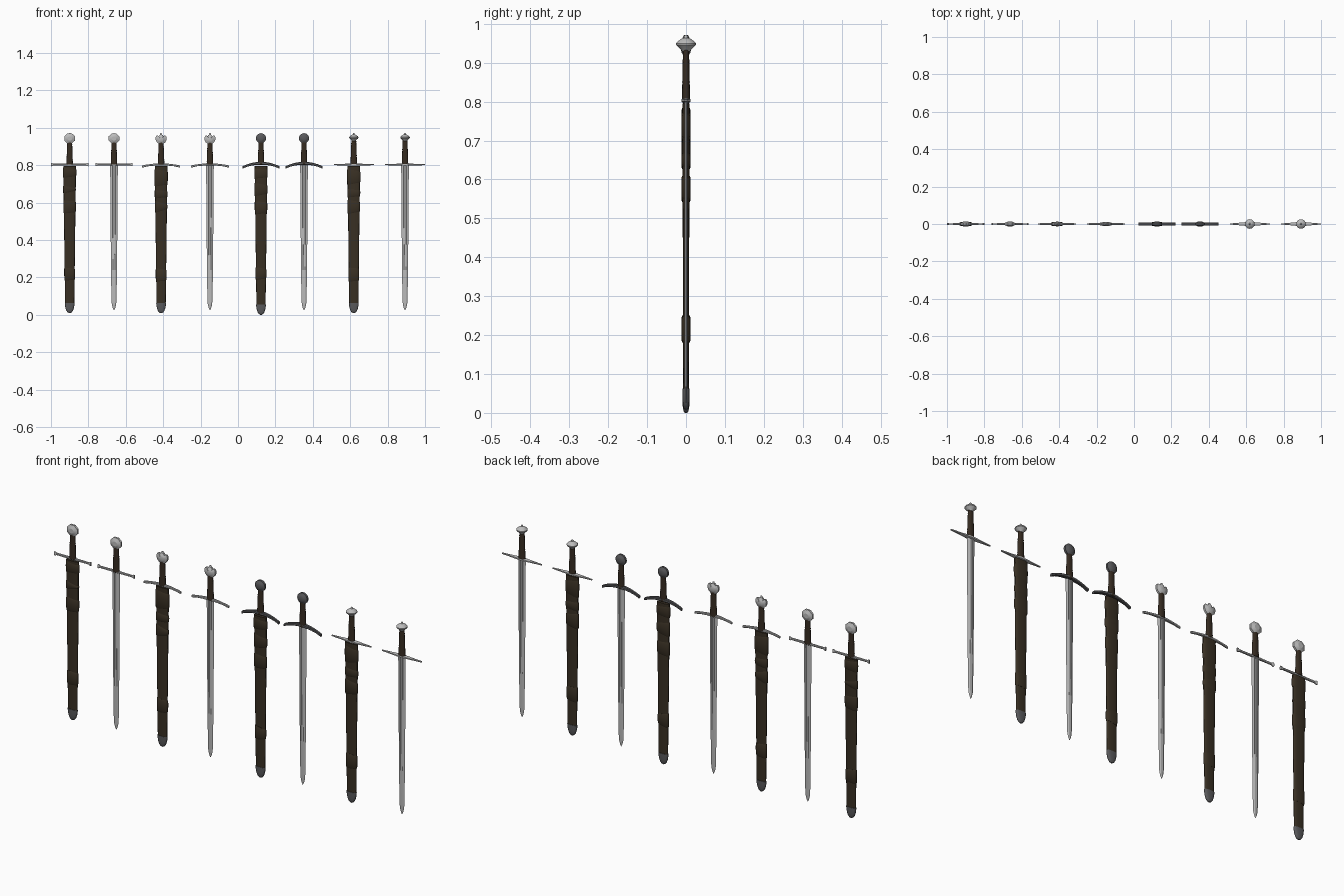
import bpy, bmesh, math

if "Cube" in bpy.data.objects:
    bpy.data.objects.remove(bpy.data.objects["Cube"])


def material(name, rgb):
    m = bpy.data.materials.new(name)
    m.diffuse_color = (*rgb, 1)
    m.use_nodes = True
    m.node_tree.nodes["Principled BSDF"].inputs["Base Color"].default_value = m.diffuse_color
    return m


STEEL = material("polished steel", (0.50, 0.50, 0.50))
IRON = material("dark iron", (0.10, 0.10, 0.105))
LEATHER = material("scabbard leather", (0.040, 0.029, 0.017))
GRIP = material("grip leather", (0.036, 0.024, 0.015))


def loft(name, rings, mat, x0, angle=35):
    """Skin a list of equal-length point rings, capping both ends."""
    bm = bmesh.new()
    rows = [[bm.verts.new(p) for p in ring] for ring in rings]
    n = len(rows[0])
    for a, b in zip(rows, rows[1:]):
        for i in range(n):
            j = (i + 1) % n
            bm.faces.new((a[i], a[j], b[j], b[i]))
    bm.faces.new(rows[0][::-1])
    bm.faces.new(rows[-1])
    bmesh.ops.recalc_face_normals(bm, faces=bm.faces)
    me = bpy.data.meshes.new(name)
    bm.to_mesh(me)
    bm.free()
    me.materials.append(mat)
    ob = bpy.data.objects.new(name, me)
    ob.location.x = x0
    bpy.context.collection.objects.link(ob)
    bpy.context.view_layer.objects.active = ob
    ob.select_set(True)
    bpy.ops.object.shade_smooth_by_angle(angle=math.radians(angle))
    ob.select_set(False)
    return ob


def oval(z, hx, hy, n=24, e=2.6, tilt=0.0):
    """Rounded horizontal section; tilt slopes it along x."""
    pts = []
    for i in range(n):
        a = 2 * math.pi * i / n
        c, s = math.cos(a), math.sin(a)
        x = hx * math.copysign(abs(c) ** (2 / e), c)
        y = hy * math.copysign(abs(s) ** (2 / e), s)
        pts.append((x, y, z + tilt * x))
    return pts


def blade(x0, tag):
    def section(z, hx, hy, groove):
        half = [(1, 0), (.38, 1), (.24, groove), (-.24, groove), (-.38, 1)]
        pts = half + [(-x, -y) for x, y in half]
        return [(hx * x, hy * y, z) for x, y in pts]
    rings = [section(*r) for r in (
        (.80, .0205, .0045, .5), (.60, .0190, .0043, .5), (.32, .0168, .0040, .55),
        (.24, .0160, .0039, 1), (.08, .0135, .0034, 1), (.055, .0115, .0030, 1),
        (.038, .0070, .0024, 1), (.025, .0008, .0006, 1))]
    loft("blade_" + tag, rings, STEEL, x0, 12)


def scabbard(x0, tag, wraps, bottom):
    # Tapering leather body
    def width(z):
        return .0245 + (z - .05) * .0127
    body = [oval(z, width(z), hy) for z, hy in (
        (.05, .0075), (.2, .0078), (.4, .0082), (.6, .0088), (.795, .0095))]
    loft("scabbard_" + tag, body, LEATHER, x0)
    # Wrapped leather bands
    for k, (za, zb, t) in enumerate(wraps):
        m, w = (za + zb) / 2, width((za + zb) / 2)
        rings = [oval(za, w, .0085, tilt=t), oval(za + .006, w + .002, .0112, tilt=t),
                 oval(m, w + .0025, .0122), oval(zb - .006, w + .0025, .0112, tilt=-t),
                 oval(zb, w, .0085, tilt=-t)]
        loft(f"scabbard_wrap_{tag}_{k + 1}", rings, LEATHER, x0)
    # Metal end cap
    cap = [oval(bottom + dz, hx, hy) for dz, hx, hy in (
        (0, .004, .003), (.004, .011, .006), (.012, .017, .008), (.025, .022, .009),
        (.04, .0250, .0095), (.054, .0262, .0095))]
    loft("chape_" + tag, cap, IRON, x0)


def grip(x0, tag, top):
    rings = []
    # Leather cord ridges along the grip
    for i in range(25):
        f = i / 24
        r = .0172 - .0045 * f + (.0006 if i % 2 else 0)
        rings.append(oval(.803 + f * (top - .803), r, r * .60, 16, 2.2))
    loft("grip_" + tag, rings, GRIP, x0, 60)


def guard(x0, tag, profile, mat, half):
    """Crossguard from (fraction, z, hy, hz) stations, mirrored across x."""
    stations = [(-f, *r) for f, *r in reversed(profile) if f > 0] + profile
    corner = [(1, .6), (.6, 1), (-.6, 1), (-1, .6), (-1, -.6), (-.6, -1), (.6, -1), (1, -.6)]
    rings = [[(f * half, hy * a, z + hz * b) for a, b in corner] for f, z, hy, hz in stations]
    loft("crossguard_" + tag, rings, mat, x0, 30)


def flat_pommel(x0, tag, outline, cz, depth, mat, angle=30):
    """Outline in xz, stepped in y to give chamfers and a raised boss."""
    rings = [[(x * s, d * depth, cz + (z - cz) * s) for x, z in outline]
             for d, s in ((-1, .42), (-.85, .58), (-.72, .68), (-.4, 1),
                          (.4, 1), (.72, .68), (.85, .58), (1, .42))]
    loft("pommel_" + tag, rings, mat, x0, angle)


def circle(n, r, cz, rz):
    return [(r * math.sin(2 * math.pi * (i + .5) / n), cz + rz * math.cos(2 * math.pi * (i + .5) / n))
            for i in range(n)]


def mirrored(half):
    return half + [(-x, z) for x, z in reversed(half) if x > 0]


LOBED = mirrored([(0, .964), (.008, .962), (.013, .955), (.018, .9585), (.025, .957),
                  (.0295, .948), (.029, .936), (.024, .924), (.013, .914)])


def pommel(style, x0, tag):
    if style == "faceted":
        flat_pommel(x0, tag, circle(8, .031, .943, .029), .943, .013, STEEL, 20)
    elif style == "lobed":
        flat_pommel(x0, tag, LOBED, .938, .012, STEEL)
    elif style == "disc":
        flat_pommel(x0, tag, circle(28, .027, .944, .027), .944, .013, IRON)
    else:
        lens = [oval(z, r, r, 28, 2) for z, r in (
            (.929, .010), (.935, .014), (.941, .021), (.946, .0255), (.950, .0255),
            (.955, .021), (.961, .013), (.964, .007))]
        loft("pommel_" + tag, lens, STEEL, x0)
    # Peened tang button on top
    mat = IRON if style == "disc" else STEEL
    loft("pommel_button_" + tag, [oval(.955, .006, .006, 12, 2), oval(.968, .005, .005, 12, 2),
                                  oval(.971, .003, .003, 12, 2)], mat, x0)


# Style, scabbarded x, bare x, guard half length, guard metal, guard stations, scabbard bottom
SWORDS = [
    ("faceted", -.90, -.663, .100, STEEL,
     [(0, .803, .0060, .006), (.3, .803, .0050, .005), (.88, .803, .0035, .005),
      (.92, .803, .0045, .008), (1, .803, .0045, .009)], .009),
    ("lobed", -.411, -.150, .101, STEEL,
     [(0, .804, .0080, .007), (.35, .803, .0065, .0055), (.7, .799, .0045, .005),
      (.9, .795, .0040, .006), (1, .793, .0035, .005)], .009),
    ("disc", .123, .353, .100, IRON,
     [(0, .810, .0100, .008), (.25, .809, .0090, .0075), (.5, .805, .0080, .007),
      (.75, .798, .0070, .0065), (.92, .791, .0070, .0065), (1, .787, .0070, .0065)], 0),
    ("lens", .619, .893, .107, STEEL,
     [(0, .803, .0115, .006), (.2, .803, .0100, .0055), (.6, .803, .0060, .004),
      (1, .803, .0025, .003)], .009),
]
WRAPS = [[(.735, .785, .1), (.655, .685, .25), (.545, .610, .1), (.185, .250, .1)],
         [(.690, .775, .15), (.625, .665, .1), (.555, .600, .3), (.180, .245, .1)],
         [(.730, .780, .1), (.640, .700, .2), (.540, .605, .1), (.190, .250, .2)],
         [(.700, .775, .2), (.630, .670, .1), (.545, .610, .2), (.180, .250, .1)]]

for (style, xs, xb, half, metal, stations, bottom), wraps in zip(SWORDS, WRAPS):
    for x0, tag in ((xs, style + "_sheathed"), (xb, style + "_bare")):
        grip(x0, tag, .925 if style != "lens" else .933)
        guard(x0, tag, stations, metal, half)
        pommel(style, x0, tag)
    scabbard(xs, style, wraps, bottom)
    blade(xb, style)
